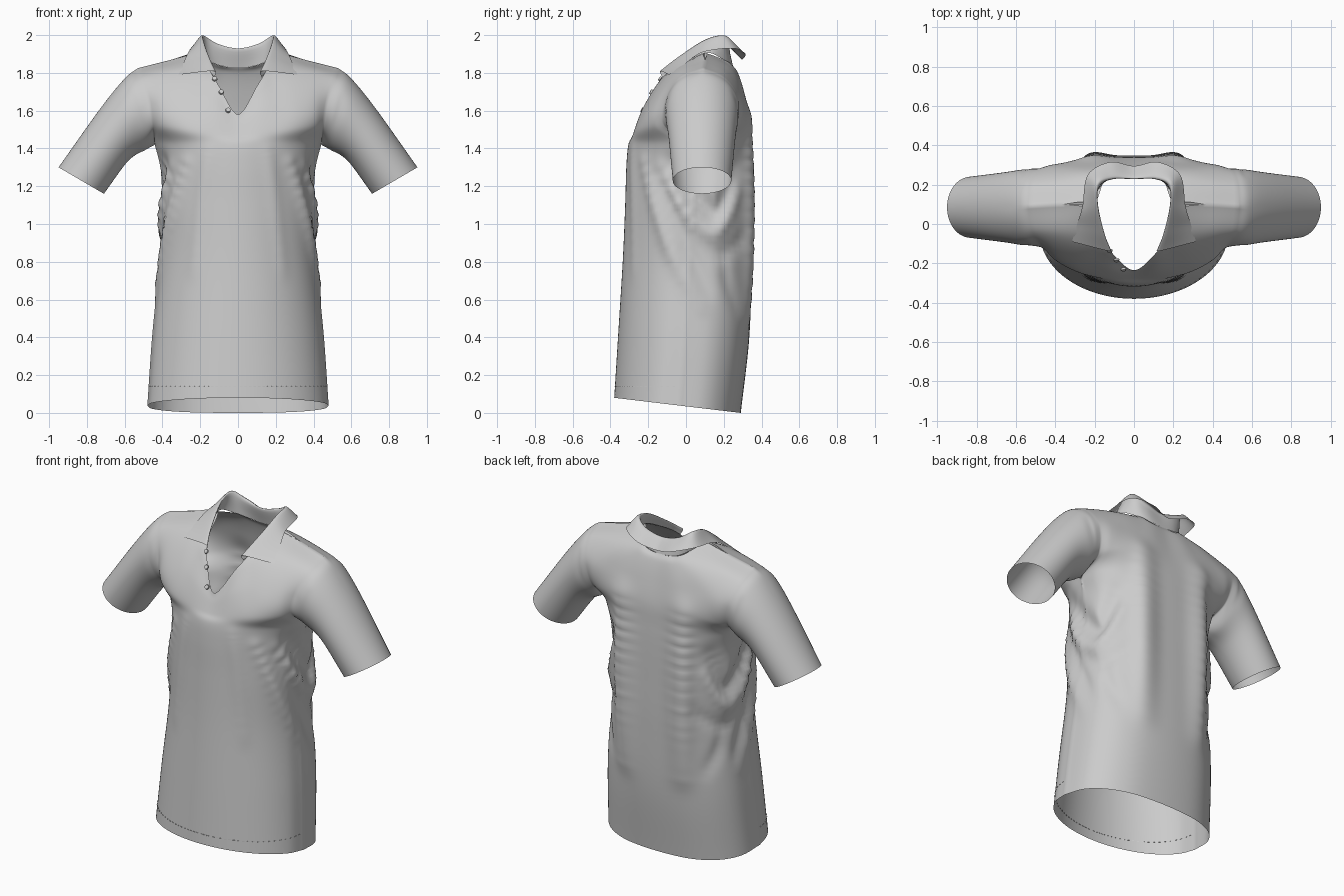
import bpy, bmesh, math
from mathutils import Vector, Matrix
from mathutils.bvhtree import BVHTree

if "Cube" in bpy.data.objects:
    bpy.data.objects.remove(bpy.data.objects["Cube"])


def spline(pts, n, mirrored=False):
    """Catmull-Rom curve through pts, n steps per span; mirrored = smooth across x=0."""
    p = [Vector(q) for q in pts]
    first = Vector((-p[1].x, p[1].y, p[1].z)) if mirrored else 2 * p[0] - p[1]
    p = [first] + p + [2 * p[-1] - p[-2]]
    out = []
    for i in range(1, len(p) - 2):
        a, b, c, d = p[i - 1:i + 3]
        for k in range(n):
            t = k / n
            out.append(0.5 * (2 * b + (c - a) * t + (2 * a - 5 * b + 4 * c - d) * t * t
                              + (3 * b - a - 3 * c + d) * t ** 3))
    return out + [p[-2]]


def surface(rows, nu, nv, mirrored=True):
    """Smooth grid through a few control rows."""
    fine = [spline(r, nu, mirrored) for r in rows]
    cols = [spline(c, nv) for c in zip(*fine)]
    return [list(r) for r in zip(*cols)]


def add_grid(bm, grid):
    vs = [[bm.verts.new(p) for p in r] for r in grid]
    for r0, r1 in zip(vs, vs[1:]):
        for a, b, c, d in zip(r0, r0[1:], r1[1:], r1):
            bm.faces.new((a, b, c, d))


def make_object(name, bm, mirror=False, smooth=True):
    me = bpy.data.meshes.new(name)
    bm.to_mesh(me)
    for f in me.polygons:
        f.use_smooth = smooth
    ob = bpy.data.objects.new(name, me)
    bpy.context.collection.objects.link(ob)
    if mirror:
        ob.modifiers.new("Mirror", 'MIRROR').merge_threshold = 0.001
    return ob


# Torso sections below the armpit: z front, z back, half width, y front, y side, y back
TORSO = [(.08, 0, .48, -.38, -.04, .29), (.40, .40, .455, -.36, -.01, .335),
         (.80, .80, .418, -.335, .02, .348), (1.10, 1.10, .42, -.322, .04, .348),
         (1.30, 1.30, .415, -.316, .05, .346), (1.42, 1.42, .44, -.305, .06, .342)]


def half_section(row, back):
    zf, zb, w, yf, ys, yb = row
    e, ye, out = (2 / 2.5, yb, []) if back else (1.0, yf, [])
    for k in range(6):
        a = k / 5 * math.pi / 2
        x = w * math.sin(a) ** e
        y = ys + (ye - ys) * max(math.cos(a), 0) ** e
        out.append((x, y, zf + (zb - zf) * (y - yf) / (yb - yf)))
    return out


# Yoke rows from the armpit up to neckline and shoulder seam
FRONT = [
    [(0, -.28, 1.47), (.13, -.275, 1.49), (.25, -.255, 1.505), (.34, -.22, 1.515), (.41, -.17, 1.52), (.45, -.11, 1.52)],
    [(0, -.255, 1.53), (.12, -.235, 1.60), (.22, -.205, 1.64), (.31, -.185, 1.65), (.40, -.155, 1.65), (.47, -.11, 1.65)],
    [(0, -.242, 1.56), (.11, -.185, 1.69), (.19, -.12, 1.77), (.27, -.07, 1.81), (.39, -.05, 1.80), (.51, -.04, 1.77)],
    [(0, -.235, 1.58), (.10, -.16, 1.73), (.155, -.07, 1.82), (.21, .1, 1.905), (.37, .1, 1.865), (.53, .09, 1.825)]]
BACK = [
    [(0, .335, 1.55), (.13, .335, 1.55), (.25, .33, 1.55), (.35, .31, 1.54), (.42, .28, 1.52), (.46, .24, 1.50)],
    [(0, .305, 1.69), (.12, .31, 1.69), (.22, .305, 1.69), (.32, .30, 1.68), (.42, .295, 1.66), (.49, .28, 1.65)],
    [(0, .275, 1.79), (.09, .275, 1.80), (.16, .265, 1.81), (.26, .24, 1.82), (.40, .22, 1.80), (.52, .21, 1.77)],
    [(0, .25, 1.83), (.08, .245, 1.835), (.15, .22, 1.86), (.21, .1, 1.905), (.37, .1, 1.865), (.53, .09, 1.825)]]

NV = 10
front = surface([half_section(r, False) for r in TORSO] + FRONT, 8, NV)
back = surface([half_section(r, True) for r in TORSO] + BACK, 8, NV)

# Side seam: join both panels up to the armpit
pit = (len(TORSO) - 1) * NV
for f, b in zip(front[:pit + 1], back[:pit + 1]):
    f[-1] = b[-1] = (f[-1] + b[-1]) / 2

# Sleeve: from the armhole loop through two oval sections to the cuff
armhole = [r[-1] for r in front[pit:]] + [r[-1] for r in reversed(back[pit:-1])]


def oval(top, bottom, half_depth):
    t, b = Vector((top[0], .085, top[1])), Vector((bottom[0], .085, bottom[1]))
    n = len(armhole) - 1
    return [(t + b) / 2 - (t - b) / 2 * math.cos(2 * math.pi * k / n)
            - Vector((0, half_depth * math.sin(2 * math.pi * k / n), 0)) for k in range(n + 1)]


rings = [armhole, oval((.60, 1.77), (.485, 1.395), .195),
         oval((.73, 1.61), (.58, 1.335), .178), oval((.95, 1.30), (.71, 1.16), .155)]
sleeve = [list(r) for r in zip(*[spline(c, 8) for c in zip(*rings)])]

bm = bmesh.new()
for g in (front, back, sleeve):
    add_grid(bm, g)
bmesh.ops.remove_doubles(bm, verts=bm.verts, dist=0.0005)

# Cloth folds: three points of the crease, width, depth
FOLDS = [
    ([(.20, .33, 1.62), (.20, .34, 1.10), (.20, .33, .45)], .075, .042),
    ([(.38, -.20, 1.36), (.43, .12, .95), (.32, .31, 1.20)], .04, .025),
    ([(.40, -.10, 1.36), (.42, .16, 1.07), (.35, .28, 1.32)], .06, -.04),
    ([(.41, -.05, 1.25), (.42, .14, .85), (.25, .33, .95)], .04, -.015),
    ([(.27, -.25, 1.38), (.38, -.12, .95), (.42, .10, .52)], .04, .022),
    ([(.36, -.16, 1.30), (.42, .00, .92), (.43, .14, .60)], .035, -.016),
    ([(.16, -.30, 1.42), (.20, -.30, 1.15), (.25, -.29, .70)], .04, .012),
    ([(.42, .22, .85), (.38, .22, .70), (.32, .28, .55)], .04, -.015),
    ([(.52, -.10, 1.50), (.54, -.10, 1.60), (.55, -.08, 1.68)], .02, -.010),
    ([(.52, .26, 1.50), (.55, .27, 1.60), (.56, .24, 1.70)], .02, -.010)]
creases = [(spline(p, 8), w, d) for p, w, d in FOLDS]
for v in bm.verts:
    out = Vector((v.co.x, v.co.y - .05, 0)).normalized()
    move = 0
    for path, w, d in creases:
        n = len(path) - 1
        move += d * max(math.sin(math.pi * k / n) ** .5 * math.exp(-(v.co - q).length_squared / w ** 2)
                        if 0 < k < n else 0 for k, q in enumerate(path))
    on_centre = abs(v.co.x) < 1e-4
    v.co += out * move
    if on_centre:
        v.co.x = 0
bmesh.ops.recalc_face_normals(bm, faces=bm.faces)
tree = BVHTree.FromBMesh(bm)
make_object("shirt_body_and_sleeves", bm, mirror=True)

# Collar: neck seam, fold and leaf edge from the back centre to the front point
SEAM = [(0, .25, 1.83), (.10, .24, 1.84), (.17, .19, 1.875), (.208, .10, 1.905), (.16, -.06, 1.825), (.125, -.125, 1.775)]
FOLD = [(0, .23, 1.93), (.11, .232, 1.955), (.182, .20, 1.998), (.185, .10, 1.975), (.16, -.04, 1.885), (.13, -.137, 1.81)]
LEAF = [(0, .295, 1.87), (.12, .315, 1.90), (.235, .25, 1.93), (.262, .09, 1.91), (.292, -.01, 1.845), (.315, -.09, 1.79)]
bm = bmesh.new()
collar = [spline(r, 8, True) for r in (SEAM, FOLD, LEAF)]
add_grid(bm, [list(r) for r in zip(*[spline(c, 6) for c in zip(*collar)])])
bmesh.ops.recalc_face_normals(bm, faces=bm.faces)
make_object("collar", bm, mirror=True)

# Buttons along the open placket
for i, (x, y, z) in enumerate([(.115, -.15, 1.785), (.088, -.185, 1.70), (.052, -.235, 1.605)]):
    loc, nor, _, _ = tree.find_nearest(Vector((x, y, z)))
    if nor.y > 0:
        nor = -nor
    loc.x, nor.x = -loc.x, -nor.x
    bm = bmesh.new()
    bmesh.ops.create_cone(bm, cap_ends=True, segments=20, radius1=.014, radius2=.012, depth=.010,
                          matrix=Matrix.Translation(loc + nor * .006) @ nor.to_track_quat('Z', 'Y').to_matrix().to_4x4())
    make_object(f"button_{i + 1}", bm, smooth=False)

# Hem stitches across the front
bm = bmesh.new()
for k in range(22):
    a = math.radians(3 + 4 * k)
    d = Vector((math.sin(a), -math.cos(a), 0))
    loc = tree.ray_cast(Vector((0, -.04, .14)), d)[0]
    if loc:
        m = Matrix.Translation(loc) @ d.to_track_quat('Z', 'Y').to_matrix().to_4x4()
        side = m.to_3x3().inverted() @ Vector((0, 0, 1))
        size = (.003, .014, .004) if abs(side.x) > abs(side.y) else (.014, .003, .004)
        bmesh.ops.create_cube(bm, size=1, matrix=m @ Matrix.Diagonal((*size, 1)))
make_object("hem_stitches", bm, mirror=True, smooth=False)
